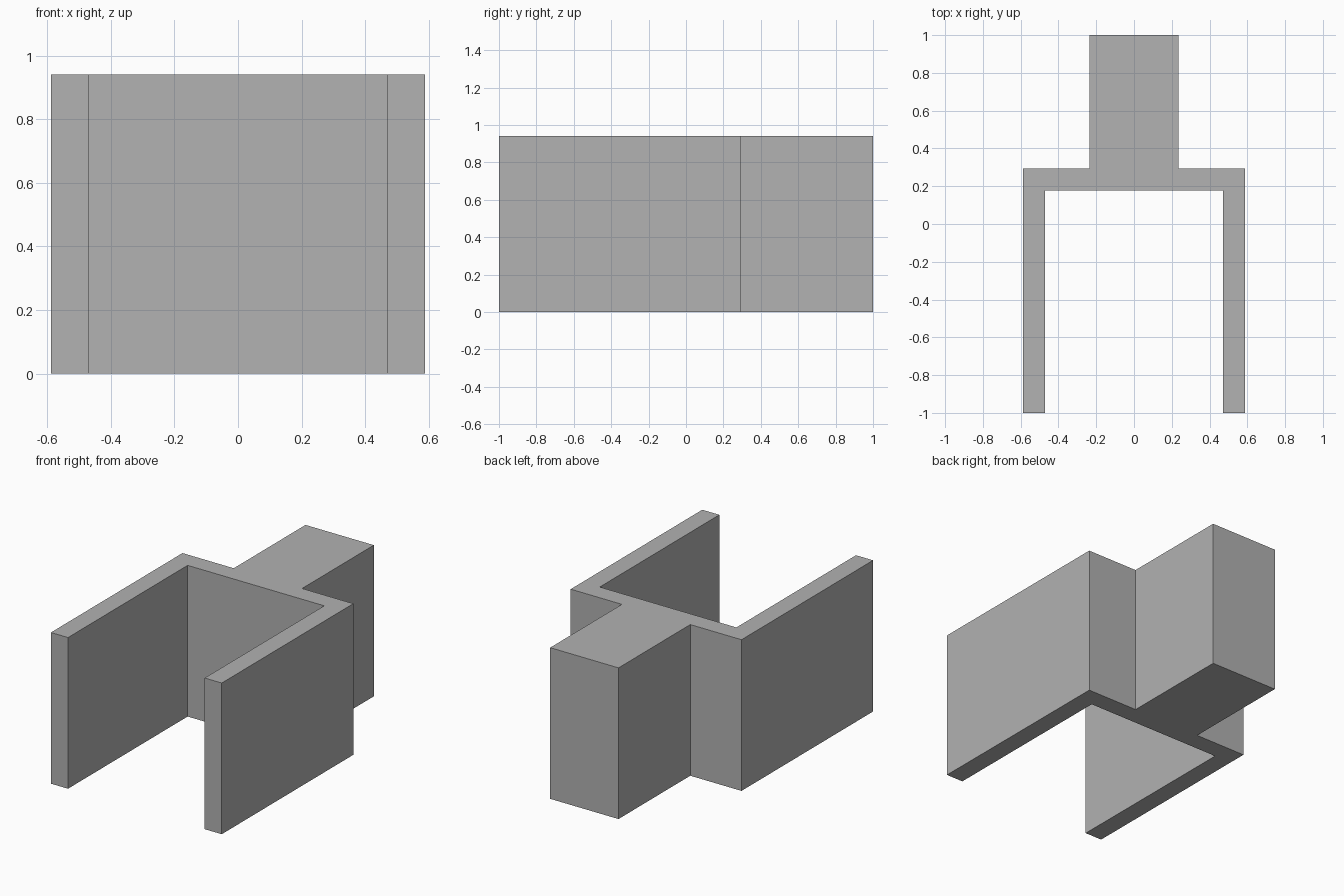
import bpy
import bmesh

cube = bpy.data.objects.get("Cube")
if cube:
    bpy.data.objects.remove(cube, do_unlink=True)

# Dimensions are whole multiples of the wall thickness
UNIT = 2 / 17
HEIGHT = 8 * UNIT

# Plain grey material
GREY = (0.445, 0.445, 0.445, 1)
grey = bpy.data.materials.new("plain_grey")
grey.use_nodes = True
grey.diffuse_color = GREY
grey.node_tree.nodes["Principled BSDF"].inputs["Base Color"].default_value = GREY

# Left half of the fork outline, from the stem end to the inner corner
half = [(2, 8.5), (2, 2.5), (5, 2.5), (5, -8.5), (4, -8.5), (4, 1.5)]
outline = half + [(-x, y) for x, y in reversed(half)]

# Extrude the mirrored outline into one solid bracket
bm = bmesh.new()
base = bm.faces.new([bm.verts.new((x * UNIT, y * UNIT, 0)) for x, y in outline])
result = bmesh.ops.extrude_face_region(bm, geom=[base], use_keep_orig=True)
top = [g for g in result["geom"] if isinstance(g, bmesh.types.BMVert)]
bmesh.ops.translate(bm, verts=top, vec=(0, 0, HEIGHT))
bmesh.ops.recalc_face_normals(bm, faces=bm.faces)

mesh = bpy.data.meshes.new("forked_bracket")
bm.to_mesh(mesh)
bm.free()
mesh.materials.append(grey)
bracket = bpy.data.objects.new("forked_bracket", mesh)
bpy.context.collection.objects.link(bracket)
